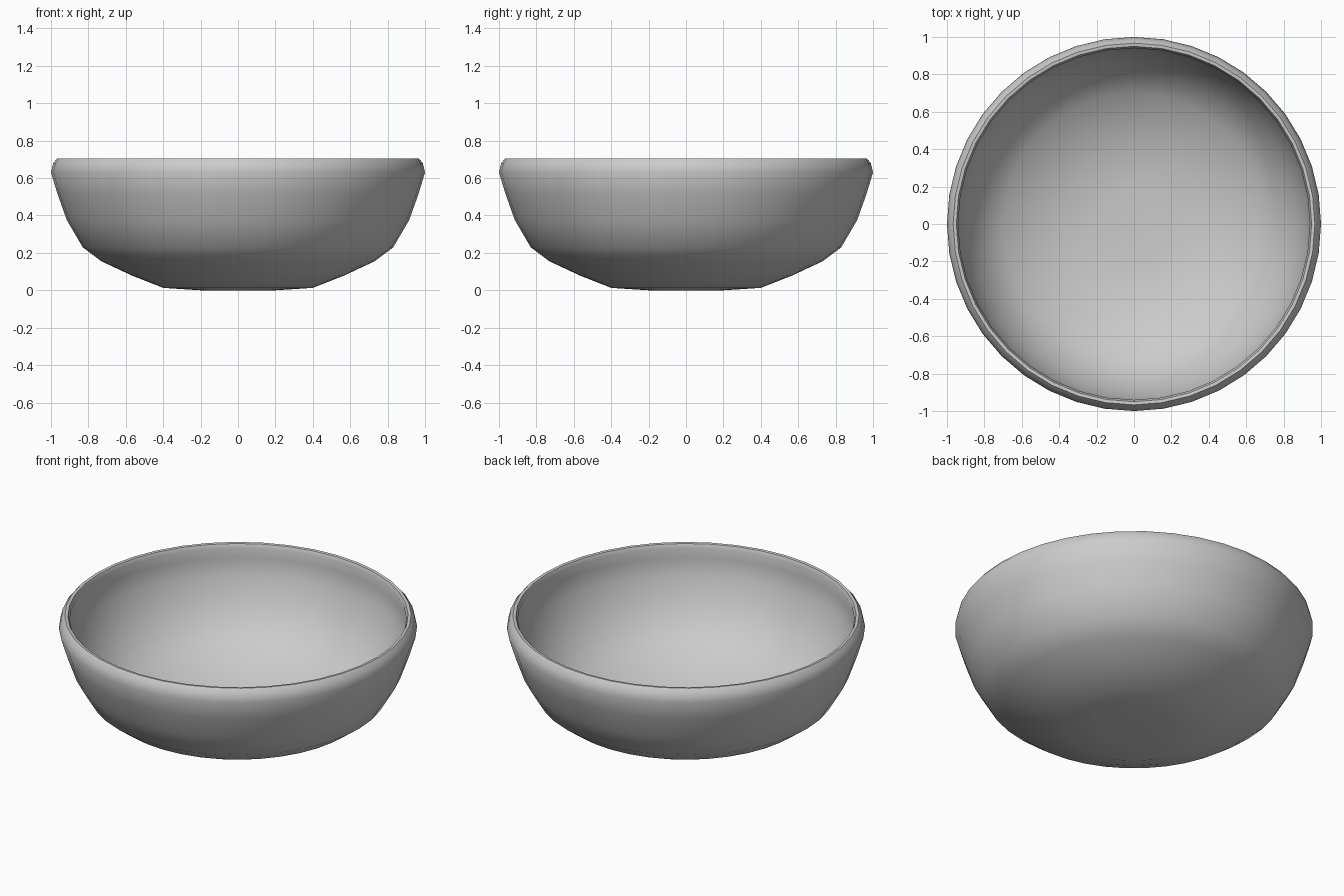
import bpy, bmesh, math

if "Cube" in bpy.data.objects:
    bpy.data.objects.remove(bpy.data.objects["Cube"])

SEGMENTS = 40

# Closed wall section: outside from base to rim, then back down the inside
profile = [(0, 0.005), (0.2, 0.005), (0.4, 0.018), (0.57, 0.085), (0.73, 0.16),
           (0.83, 0.235), (0.915, 0.38), (0.965, 0.52), (1.0, 0.635),
           (0.988, 0.685), (0.967, 0.71), (0.95, 0.708), (0.94, 0.685),
           (0.95, 0.62), (0.93, 0.52), (0.885, 0.39), (0.80, 0.255),
           (0.70, 0.172), (0.55, 0.102), (0.39, 0.045), (0.2, 0.03), (0, 0.028)]


def lathe(name, points, segments):
    """Spin a profile of (radius, height) points round the z axis."""
    bm = bmesh.new()
    verts = [bm.verts.new((r, 0, z)) for r, z in points]
    edges = [bm.edges.new(pair) for pair in zip(verts, verts[1:])]
    bmesh.ops.spin(bm, geom=verts + edges, cent=(0, 0, 0), axis=(0, 0, 1),
                   angle=math.tau, steps=segments, use_duplicate=False)
    bmesh.ops.remove_doubles(bm, verts=bm.verts, dist=0.0005)
    bmesh.ops.recalc_face_normals(bm, faces=bm.faces)
    # Stand the base exactly on the ground
    low = min(v.co.z for v in bm.verts)
    bmesh.ops.translate(bm, verts=bm.verts, vec=(0, 0, -low))
    mesh = bpy.data.meshes.new(name)
    bm.to_mesh(mesh)
    bm.free()
    obj = bpy.data.objects.new(name, mesh)
    bpy.context.collection.objects.link(obj)
    return obj


# Thin-walled bowl with a rounded rim
bowl = lathe("bowl", profile, SEGMENTS)
bpy.context.view_layer.objects.active = bowl
bowl.select_set(True)
bpy.ops.object.shade_smooth_by_angle(angle=math.radians(50))
